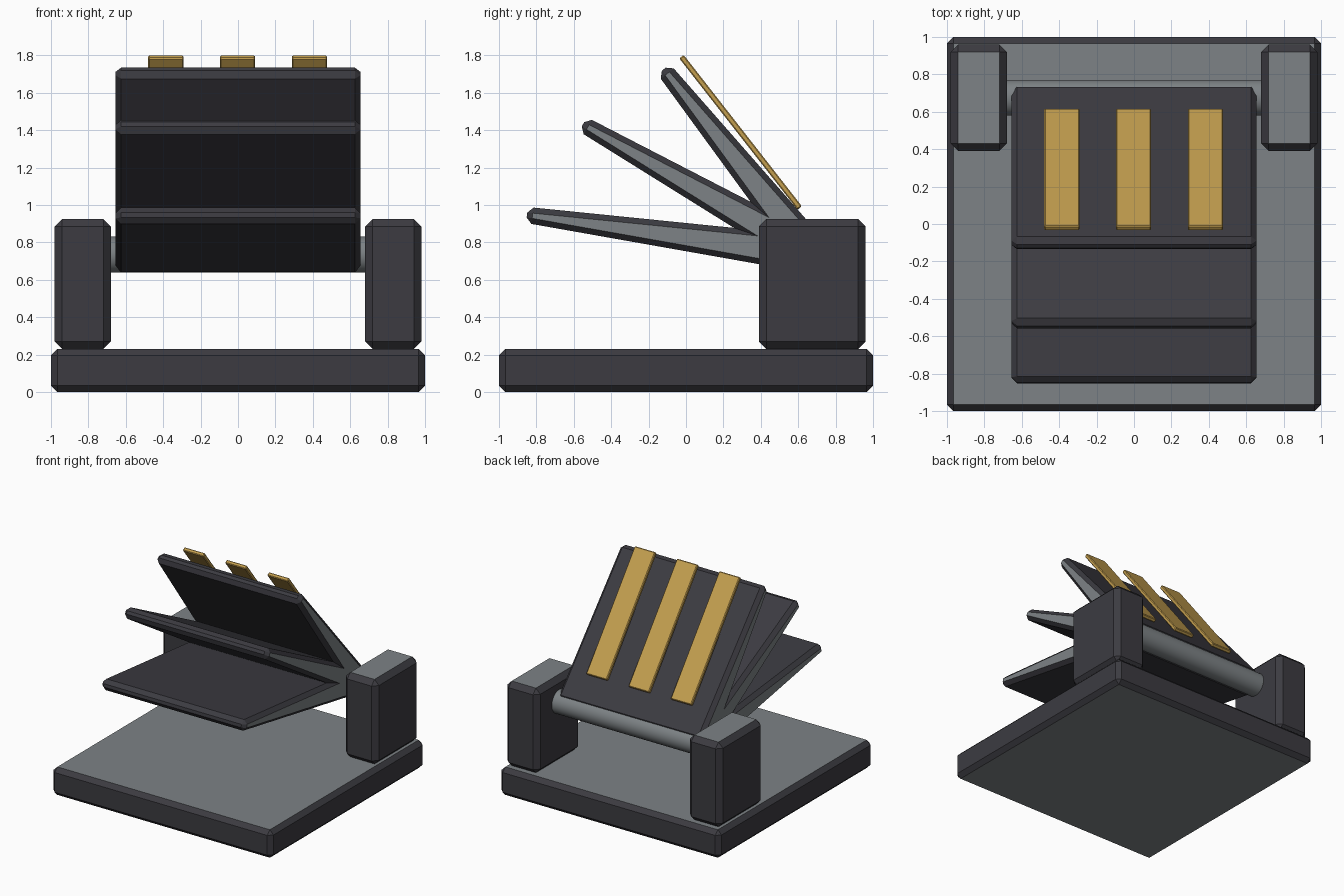
import bpy, bmesh, math
from mathutils import Vector

if "Cube" in bpy.data.objects:
    bpy.data.objects.remove(bpy.data.objects["Cube"])


def material(name, rgb):
    m = bpy.data.materials.new(name)
    m.diffuse_color = (*rgb, 1)
    m.use_nodes = True
    m.node_tree.nodes["Principled BSDF"].inputs["Base Color"].default_value = m.diffuse_color
    return m


DARK = material("dark charcoal", (0.045, 0.044, 0.053))
GREY = material("mid grey", (0.205, 0.225, 0.236))
GOLD = material("brass gold", (0.55, 0.345, 0.078))


def finish(name, bm, mats, cap_axis=None):
    """Make the object; faces square to cap_axis take the second material."""
    bmesh.ops.recalc_face_normals(bm, faces=bm.faces)
    bm.normal_update()
    if cap_axis is not None:
        for f in bm.faces:
            f.material_index = int(abs(f.normal[cap_axis]) > 0.99)
    me = bpy.data.meshes.new(name)
    bm.to_mesh(me)
    bm.free()
    for m in mats:
        me.materials.append(m)
    ob = bpy.data.objects.new(name, me)
    bpy.context.collection.objects.link(ob)
    return ob


def chamfered_prism(name, profile, x0, x1, bevel, mats, cap_axis=None):
    """Extrude a (y, z) profile from x0 to x1 and chamfer every edge."""
    bm = bmesh.new()
    face = bm.faces.new([bm.verts.new((x0, y, z)) for y, z in profile])
    ext = bmesh.ops.extrude_face_region(bm, geom=[face])["geom"]
    verts = [g for g in ext if isinstance(g, bmesh.types.BMVert)]
    bmesh.ops.translate(bm, verts=verts, vec=(x1 - x0, 0, 0))
    bmesh.ops.recalc_face_normals(bm, faces=bm.faces)
    bmesh.ops.bevel(bm, geom=bm.edges[:], offset=bevel, segments=1,
                    profile=0.5, affect='EDGES')
    return finish(name, bm, mats, cap_axis)


def rect(y0, y1, z0, z1):
    return [(y0, z0), (y1, z0), (y1, z1), (y0, z1)]


def tapered(start, end, half0, half1):
    """Four-point profile along start-end with a half thickness at each end."""
    a, b = Vector(start), Vector(end)
    d = (b - a).normalized()
    n = Vector((-d.y, d.x))
    return [a + n * half0, a - n * half0, b - n * half1, b + n * half1]


# Base slab with grey top and bottom
chamfered_prism("base", rect(-1, 1, 0, 0.23), -1, 1, 0.034, [DARK, GREY], 2)

# Side posts
for side, x0 in (("left", -0.98), ("right", 0.68)):
    chamfered_prism(side + "_post", rect(0.39, 0.96, 0.23, 0.925),
                    x0, x0 + 0.30, 0.04, [DARK, GREY], 2)

# Hinge rod between the posts
PIVOT = Vector((0.675, 0.735))
bpy.ops.mesh.primitive_cylinder_add(
    vertices=48, radius=0.096, depth=1.42, location=(0, PIVOT.x, PIVOT.y),
    rotation=(0, math.pi / 2, 0))
rod = bpy.context.object
rod.name = "hinge_rod"
rod.data.materials.append(GREY)
bpy.ops.object.shade_smooth_by_angle(angle=math.radians(40))

# Fan of three tapered flaps turning on the rod
for name, angle, length in (("lower_flap", 172.1, 1.54),
                            ("middle_flap", 150.4, 1.41),
                            ("upper_flap", 128.7, 1.27)):
    a = math.radians(angle)
    tip = PIVOT + length * Vector((math.cos(a), math.sin(a)))
    chamfered_prism(name, tapered(PIVOT, tip, 0.1, 0.043),
                    -0.655, 0.655, 0.03, [DARK, GREY], 0)

# Gold strips on the back of the upper flap
for i, x in enumerate((-0.386, -0.002, 0.382)):
    chamfered_prism(f"strip_{i + 1}",
                    tapered((0.608, 0.984), (-0.024, 1.793), 0.015, 0.015),
                    x - 0.094, x + 0.094, 0.006, [GOLD])
